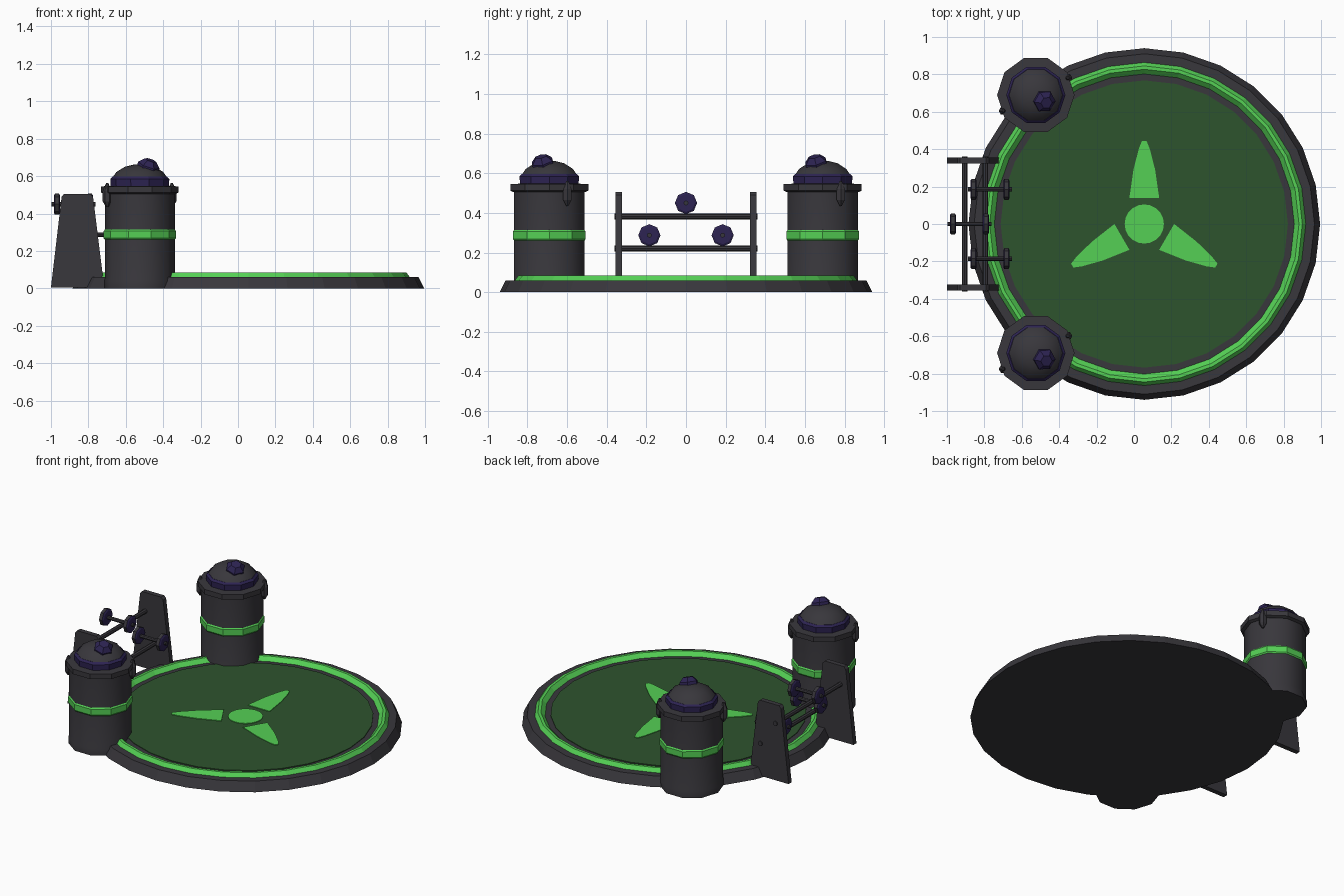
import bpy, bmesh, math
from mathutils import Vector, Matrix

if "Cube" in bpy.data.objects:
    bpy.data.objects.remove(bpy.data.objects["Cube"])


def material(name, rgb):
    m = bpy.data.materials.new(name)
    m.diffuse_color = (*rgb, 1)
    m.use_nodes = True
    m.node_tree.nodes["Principled BSDF"].inputs["Base Color"].default_value = m.diffuse_color
    return m


DARK = material("charcoal", (0.040, 0.038, 0.045))
GLOW = material("bright green", (0.09, 0.63, 0.09))
FLOOR = material("deep green", (0.027, 0.087, 0.027))
PURPLE = material("dark purple", (0.026, 0.017, 0.085))
CX = 0.055  # centre of the round platform


def finish(name, bm, mats, smooth=False):
    bmesh.ops.recalc_face_normals(bm, faces=bm.faces)
    me = bpy.data.meshes.new(name)
    bm.to_mesh(me)
    bm.free()
    for m in mats:
        me.materials.append(m)
    ob = bpy.data.objects.new(name, me)
    bpy.context.collection.objects.link(ob)
    if smooth:
        bpy.ops.object.select_all(action='DESELECT')
        ob.select_set(True)
        bpy.context.view_layer.objects.active = ob
        bpy.ops.object.shade_smooth_by_angle(angle=math.radians(40))
    return ob


def lathe(name, profile, sides, mat, loc=(0, 0, 0), axis=(0, 0, 1), closed=False, smooth=False):
    """Revolve (radius, height) points; open profiles get end caps."""
    bm = bmesh.new()
    rings = [[bm.verts.new((r * math.cos(2 * math.pi * i / sides),
                            r * math.sin(2 * math.pi * i / sides), z))
              for i in range(sides)] for r, z in profile]
    pairs = list(zip(rings, rings[1:]))
    if closed:
        pairs.append((rings[-1], rings[0]))
    else:
        bm.faces.new(rings[0])
        bm.faces.new(rings[-1])
    for a, b in pairs:
        for i in range(sides):
            j = (i + 1) % sides
            bm.faces.new((a[i], a[j], b[j], b[i]))
    rot = Vector((0, 0, 1)).rotation_difference(Vector(axis)).to_matrix().to_4x4()
    bm.transform(Matrix.Translation(loc) @ rot)
    return finish(name, bm, [mat], smooth)


def extrude(name, points, offset, mat):
    """Extrude a flat outline of 3D points along an offset."""
    bm = bmesh.new()
    face = bm.faces.new([bm.verts.new(p) for p in points])
    new = bmesh.ops.extrude_face_region(bm, geom=[face])["geom"]
    bmesh.ops.translate(bm, vec=offset, verts=[v for v in new if isinstance(v, bmesh.types.BMVert)])
    return finish(name, bm, [mat])


# Platform with bevelled rim, raised glowing ring and floor
lathe("platform", [(0.94, 0), (0.91, 0.06), (0.5, 0.06)], 28, DARK, (CX, 0, 0))
lathe("glow_ring", [(0.865, 0.058), (0.845, 0.085), (0.827, 0.085), (0.80, 0.058)],
      28, GLOW, (CX, 0, 0), closed=True)
lathe("floor_panel", [(0.768, 0.058), (0.768, 0.064)], 28, FLOOR, (CX, 0, 0))

# Floor emblem: hub and three blades
lathe("emblem_hub", [(0.105, 0.062), (0.105, 0.068)], 20, GLOW, (CX, 0, 0))
blade = [(-0.08, 0.138), (0.08, 0.138), (0.058, 0.29), (0.03, 0.40), (0.012, 0.445),
         (-0.012, 0.445), (-0.03, 0.40), (-0.058, 0.29)]
for k in range(3):
    turn = Matrix.Translation((CX, 0, 0)) @ Matrix.Rotation(k * 2 * math.pi / 3, 4, 'Z')
    extrude("emblem_blade", [turn @ Vector((x, y, 0.062)) for x, y in blade], (0, 0, 0.006), GLOW)

# Two identical towers
for ty in (-0.69, 0.69):
    at = Vector((-0.525, ty, 0))
    lathe("tower_body", [(0.192, 0), (0.192, 0.04), (0.187, 0.055), (0.187, 0.53)],
          10, DARK, at, smooth=True)
    lathe("tower_band", [(0.187, 0.26), (0.193, 0.268), (0.193, 0.306), (0.187, 0.314)],
          10, GLOW, at)
    lathe("tower_rim", [(0.19, 0.505), (0.207, 0.512), (0.207, 0.545), (0.15, 0.548)],
          10, DARK, at)
    lathe("tower_collar", [(0.155, 0.54), (0.158, 0.585), (0.145, 0.597)], 10, PURPLE, at)
    lathe("tower_dome", [(0.148, 0.59), (0.125, 0.622), (0.08, 0.65), (0.03, 0.662)],
          10, DARK, at, smooth=True)
    lathe("dome_knob", [(0.06, -0.03), (0.06, 0.012), (0.032, 0.04)], 6, PURPLE,
          at + Vector((0.045, -0.033, 0.648)), (0.3, -0.22, 0.9))
    # spindle-shaped clasps on opposite sides of the rim
    for ang in (28, 206):
        a = math.radians(ang)
        lathe("rim_clasp", [(0.006, 0.435), (0.024, 0.465), (0.024, 0.52), (0.006, 0.562)], 6, DARK,
              at + Vector((0.194 * math.cos(a), 0.194 * math.sin(a), 0)))

# Rack: two tapered side plates and two cross bars
side = [(-1.0, 0.005), (-0.715, 0.005), (-0.775, 0.49), (-0.79, 0.505), (-0.93, 0.505), (-0.943, 0.49)]
for s in (-1, 1):
    extrude("rack_side", [(x, s * 0.323, z) for x, z in side], (0, s * 0.032, 0), DARK)
for x, z in ((-0.905, 0.382), (-0.795, 0.22)):
    lathe("rack_bar", [(0.015, -0.362), (0.015, 0.362)], 8, DARK, (x, 0, z), (0, 1, 0))

# Hand weights resting on the rack
for x, y, z in ((-0.88, 0, 0.45), (-0.77, -0.185, 0.287), (-0.77, 0.185, 0.287)):
    lathe("weight_handle", [(0.012, -0.118), (0.012, 0.118)], 8, DARK, (x, y, z), (1, 0, 0))
    for s in (-1, 1):
        plate = lathe("weight_plate", [(0.045, -0.017), (0.056, -0.011), (0.056, 0.011), (0.045, 0.017)],
                      8, DARK, (x + s * 0.088, y, z), (1, 0, 0))
        plate.data.materials.append(PURPLE)
        for f in plate.data.polygons:  # purple end faces
            f.material_index = 1 if abs(f.normal.x) > 0.3 else 0
